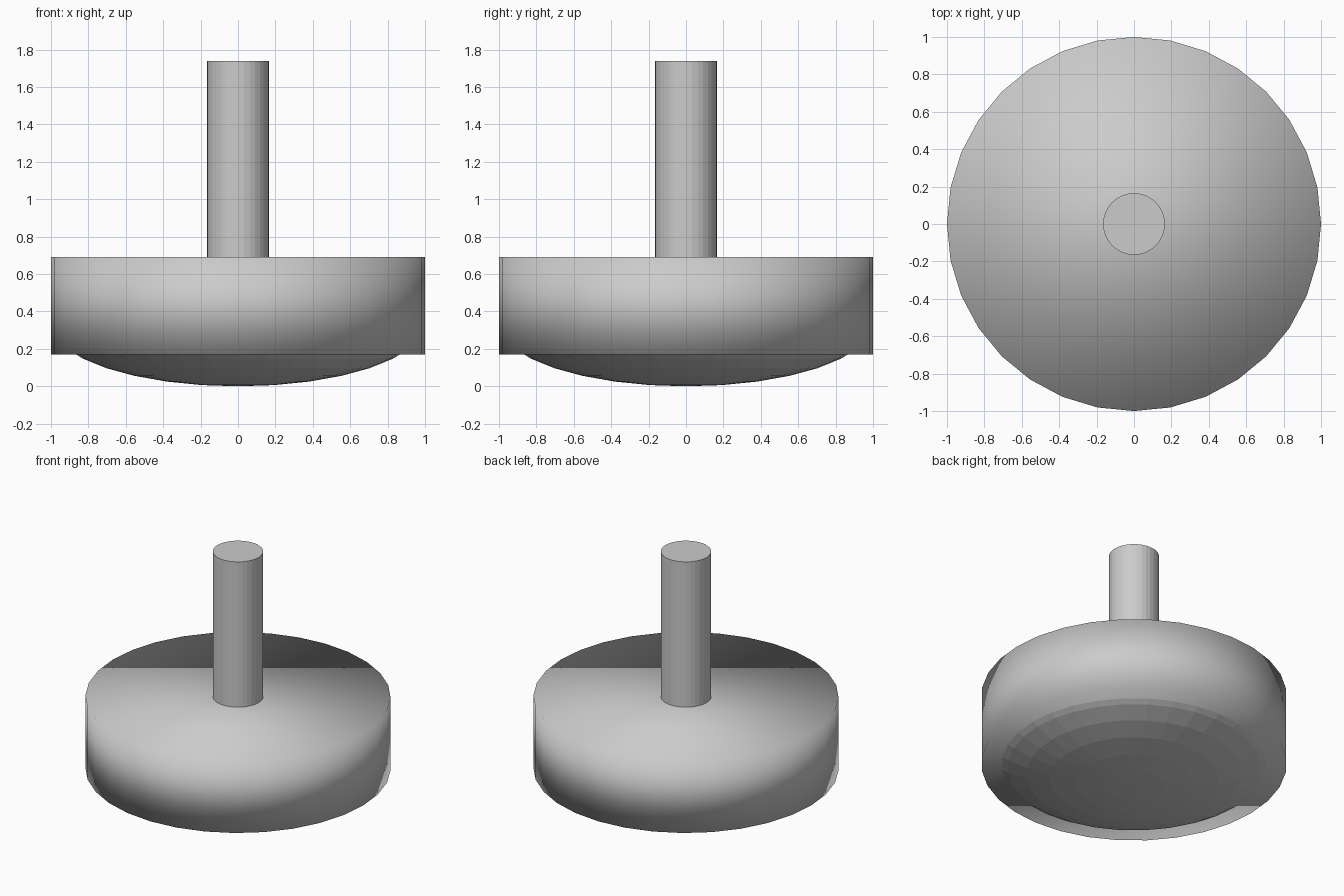
import bpy

if "Cube" in bpy.data.objects:
    bpy.data.objects.remove(bpy.data.objects["Cube"])


def cylinder(name, radius, z0, z1):
    bpy.ops.mesh.primitive_cylinder_add(vertices=32, radius=radius, depth=z1 - z0,
                                        location=(0, 0, (z0 + z1) / 2))
    obj = bpy.context.object
    obj.name = name
    return obj


# Wide drum, smooth shaded across its rim
cylinder("drum_body", 1.0, 0.17, 0.69)
bpy.ops.object.shade_smooth()

# Upright faceted stem
cylinder("stem", 0.165, 0.66, 1.74)

# Flattened faceted ball whose underside bulges out below the drum
bpy.ops.mesh.primitive_uv_sphere_add(segments=32, ring_count=16, radius=1,
                                     location=(0, 0, 0.33))
dome = bpy.context.object
dome.name = "bottom_dome"
dome.scale = (0.995, 0.995, 0.33)
